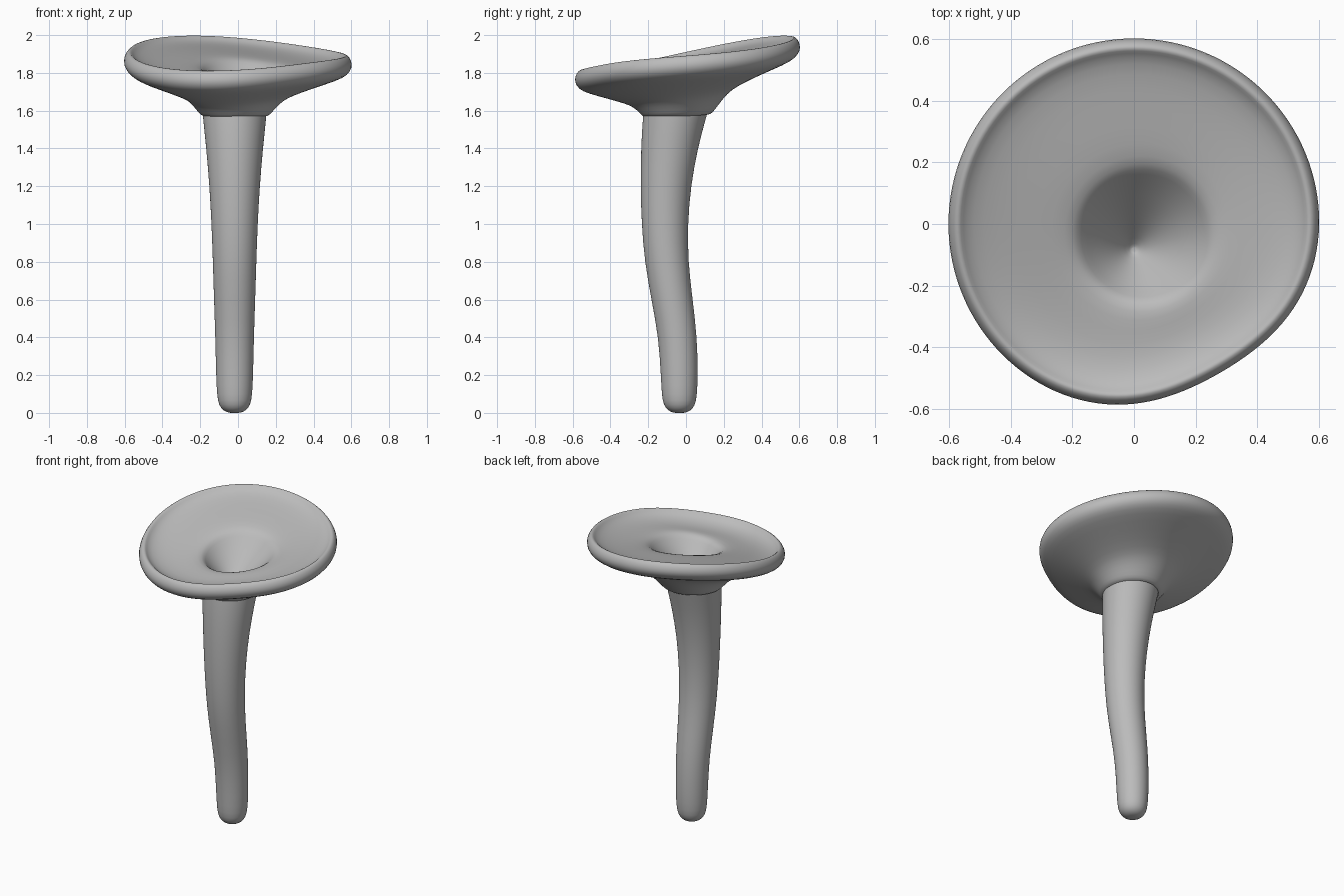
import bpy, bmesh, math

if "Cube" in bpy.data.objects:
    bpy.data.objects.remove(bpy.data.objects["Cube"])

SEG = 64

grey = bpy.data.materials.new("plain grey")
grey.diffuse_color = (0.5, 0.5, 0.5, 1)
grey.use_nodes = True
grey.node_tree.nodes["Principled BSDF"].inputs["Base Color"].default_value = grey.diffuse_color


def rim_height(a):
    """Tilt and gentle wave of the cap rim."""
    return 0.085 * math.sin(a) - 0.01 * math.cos(a) - 0.02 * math.sin(2 * a)


def rim_dent(a):
    """Flattened stretch on the front right of the rim."""
    d = (math.degrees(a) + 60 + 180) % 360 - 180
    return -0.045 * math.exp(-(d / 32) ** 2)


def loft(name, rings, close_start=False, close_end=False):
    """rings: (centre x, centre y, radius, z, wave weight, dent weight)"""
    bm = bmesh.new()
    loops = []
    for cx, cy, r, z, wave, dent in rings:
        loop = []
        for i in range(SEG):
            a = 2 * math.pi * i / SEG
            rad = r + dent * rim_dent(a)
            loop.append(bm.verts.new((cx + rad * math.cos(a),
                                      cy + rad * math.sin(a),
                                      z + wave * rim_height(a))))
        loops.append(loop)
    for lo, hi in zip(loops, loops[1:]):
        for i in range(SEG):
            j = (i + 1) % SEG
            bm.faces.new((lo[i], lo[j], hi[j], hi[i]))
    for wanted, loop, ring in ((close_start, loops[0], rings[0]),
                               (close_end, loops[-1], rings[-1])):
        if wanted:
            tip = bm.verts.new((ring[0], ring[1], ring[3]))
            for i in range(SEG):
                bm.faces.new((loop[i], loop[(i + 1) % SEG], tip))
    bmesh.ops.recalc_face_normals(bm, faces=bm.faces)
    for f in bm.faces:
        f.smooth = True
    mesh = bpy.data.meshes.new(name)
    bm.to_mesh(mesh)
    bm.free()
    mesh.materials.append(grey)
    ob = bpy.data.objects.new(name, mesh)
    bpy.context.collection.objects.link(ob)
    sub = ob.modifiers.new("smooth", "SUBSURF")
    sub.levels = sub.render_levels = 1
    return ob


# Stem: bent, tapering, rounded foot (centre y, radius, z)
stem = [(-0.035, 0.03, 0.0), (-0.035, 0.06, 0.012), (-0.035, 0.083, 0.04),
        (-0.035, 0.093, 0.09), (-0.035, 0.098, 0.2), (-0.043, 0.102, 0.4),
        (-0.074, 0.109, 0.6), (-0.104, 0.115, 0.8), (-0.113, 0.122, 1.0),
        (-0.108, 0.133, 1.2), (-0.088, 0.150, 1.4), (-0.065, 0.165, 1.54),
        (-0.05, 0.172, 1.62)]
loft("stem", [(-0.018, cy, r, z, 0, 0) for cy, r, z in stem], close_start=True)

# Cap: flared underside, rolled rim, shallow dish and a conical hollow
cap = [
    # underside, from the neck outwards
    (-0.016, -0.045, 0.165, 1.572, 0.1, 0),
    (-0.016, -0.045, 0.184, 1.578, 0.1, 0),
    (-0.016, -0.040, 0.205, 1.605, 0.2, 0),
    (-0.014, -0.030, 0.250, 1.657, 0.45, 0.1),
    (-0.010, -0.020, 0.300, 1.688, 0.6, 0.3),
    (-0.005, -0.010, 0.420, 1.735, 0.8, 0.6),
    (0, 0, 0.535, 1.775, 0.95, 1),
    # rolled rim
    (0, 0, 0.583, 1.800, 1, 1),
    (0, 0, 0.606, 1.835, 1, 1),
    (0, 0, 0.604, 1.870, 1, 1),
    (0, 0, 0.587, 1.898, 1, 1),
    (0, 0, 0.570, 1.904, 1, 1),
    (0, 0, 0.558, 1.890, 1, 1),
    # dish
    (0, 0, 0.530, 1.868, 1, 1),
    (0, 0, 0.450, 1.850, 0.95, 0.8),
    (0.015, -0.02, 0.330, 1.844, 0.7, 0.4),
    (0.028, -0.035, 0.245, 1.838, 0.5, 0),
    # hollow
    (0.03, -0.035, 0.212, 1.820, 0.45, 0),
    (0.027, -0.04, 0.190, 1.790, 0.4, 0),
    (0.015, -0.06, 0.100, 1.695, 0.2, 0),
    (0.002, -0.08, 0.022, 1.608, 0.03, 0),
    (0.0, -0.083, 0.010, 1.600, 0, 0),
]
loft("cap", cap, close_end=True)
